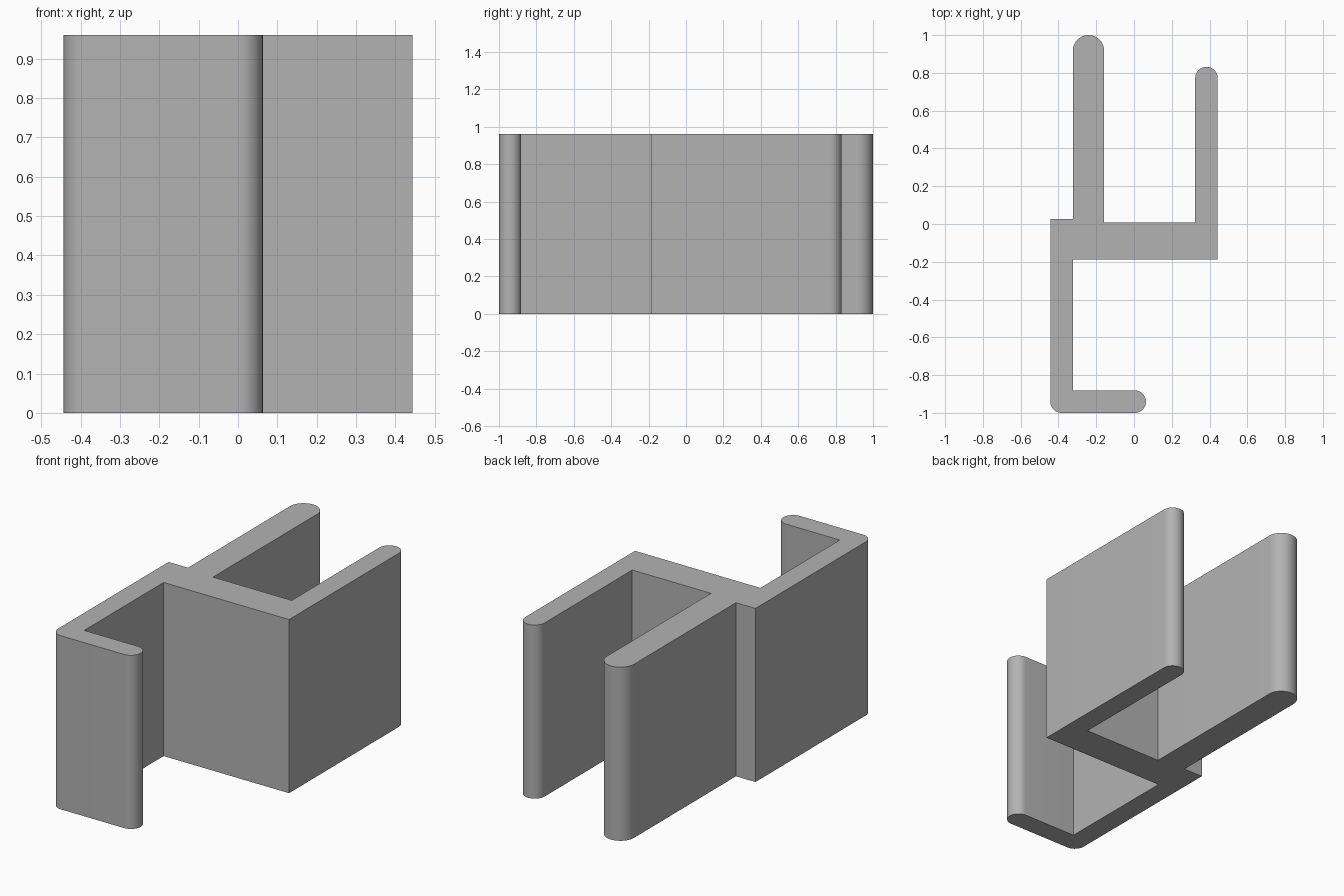
import bpy, bmesh
from math import cos, sin, radians

cube = bpy.data.objects.get("Cube")
if cube:
    bpy.data.objects.remove(cube, do_unlink=True)

HEIGHT = 0.96
SIDE = 0.443      # half the overall width
WALL = 0.119      # thickness of the thin arms


def arc(cx, cy, r, start, end, steps):
    """Points along an arc, angles in degrees."""
    angles = [radians(start + (end - start) * i / steps) for i in range(steps + 1)]
    return [(cx + r * cos(a), cy + r * sin(a)) for a in angles]


grey = bpy.data.materials.new("plain grey")
grey.use_nodes = True
colour = (0.45, 0.45, 0.45, 1)
grey.diffuse_color = colour
grey.node_tree.nodes["Principled BSDF"].inputs["Base Color"].default_value = colour

# Bracket outline, counter-clockwise from the rounded lower corner
r = WALL / 2
thick_left, thick_right = -0.324, -0.158
thick_r = (thick_right - thick_left) / 2
inner = -SIDE + WALL
outline = arc(-SIDE + r, -1 + r, r, 180, 270, 12)             # hook corner
outline += arc(0.063 - r, -1 + r, r, -90, 90, 24)             # hook lip
outline += [(inner, -1 + WALL), (inner, -0.187), (SIDE, -0.187)]
outline += arc(SIDE - r, 0.832 - r, r, 0, 180, 24)            # thin arm tip
outline += [(SIDE - WALL, 0.007), (thick_right, 0.007)]
outline += arc(thick_left + thick_r, 1 - thick_r, thick_r, 0, 180, 24)  # thick arm tip
outline += [(thick_left, 0.026), (-SIDE, 0.026)]

# Extrude the outline upward
bm = bmesh.new()
base = bm.faces.new([bm.verts.new((x, y, 0)) for x, y in outline])
top = bmesh.ops.extrude_face_region(bm, geom=[base], use_keep_orig=True)["geom"]
bmesh.ops.translate(bm, vec=(0, 0, HEIGHT),
                    verts=[g for g in top if isinstance(g, bmesh.types.BMVert)])
bmesh.ops.recalc_face_normals(bm, faces=bm.faces)
mesh = bpy.data.meshes.new("hook_bracket")
bm.to_mesh(mesh)
bm.free()
mesh.materials.append(grey)

bracket = bpy.data.objects.new("hook_bracket", mesh)
bpy.context.collection.objects.link(bracket)
bpy.context.view_layer.objects.active = bracket
bracket.select_set(True)
bpy.ops.object.shade_smooth_by_angle(angle=radians(30))
